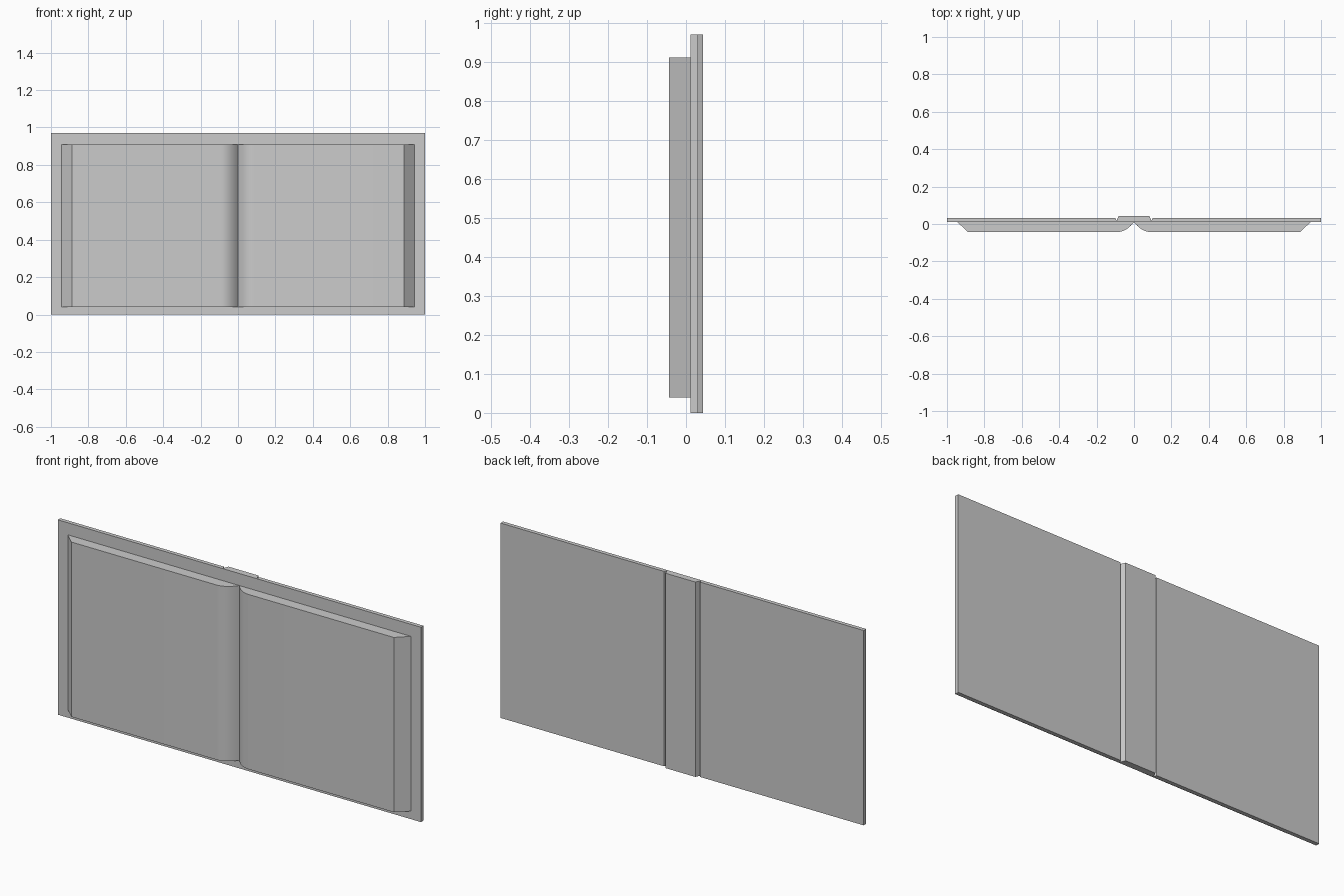
import bpy, bmesh

if "Cube" in bpy.data.objects:
    bpy.data.objects.remove(bpy.data.objects["Cube"])


def extrude_profile(name, points, z0, z1, smooth=False):
    """Extrude a closed (x, y) outline upwards from z0 to z1."""
    bm = bmesh.new()
    face = bm.faces.new([bm.verts.new((x, y, z0)) for x, y in points])
    new = bmesh.ops.extrude_face_region(bm, geom=[face])["geom"]
    bmesh.ops.translate(bm, vec=(0, 0, z1 - z0),
                        verts=[g for g in new if isinstance(g, bmesh.types.BMVert)])
    bmesh.ops.recalc_face_normals(bm, faces=bm.faces)
    mesh = bpy.data.meshes.new(name)
    bm.to_mesh(mesh)
    bm.free()
    obj = bpy.data.objects.new(name, mesh)
    bpy.context.collection.objects.link(obj)
    if smooth:
        bpy.ops.object.select_all(action='DESELECT')
        obj.select_set(True)
        bpy.context.view_layer.objects.active = obj
        bpy.ops.object.shade_smooth_by_angle(angle=0.5)
    return obj


INNER, FRONT, BOARD, SPINE = 0.011, -0.043, 0.031, 0.043

# Cover: two boards joined to a raised spine by narrow hinge grooves
half = [(1.0, INNER), (1.0, BOARD), (0.1, BOARD), (0.093, 0.018), (0.082, SPINE)]
cover = half + [(-x, y) for x, y in reversed(half)]
extrude_profile("cover", cover, 0.0, 0.97)

# Page blocks: slanted fore edge, rounded roll into the gutter
STEPS = 10
gutter = []
for i in range(STEPS + 1):
    t = i / STEPS
    a, b, c = (1 - t) ** 2, 2 * t * (1 - t), t * t
    gutter.append((0.09 * a + 0.04 * b, FRONT * (a + b) + INNER * c))
for side, label in ((-1, "left"), (1, "right")):
    block = [(0.945, INNER), (0.888, FRONT)] + gutter
    extrude_profile(label + "_pages", [(side * x, y) for x, y in block],
                    0.04, 0.91, smooth=True)
